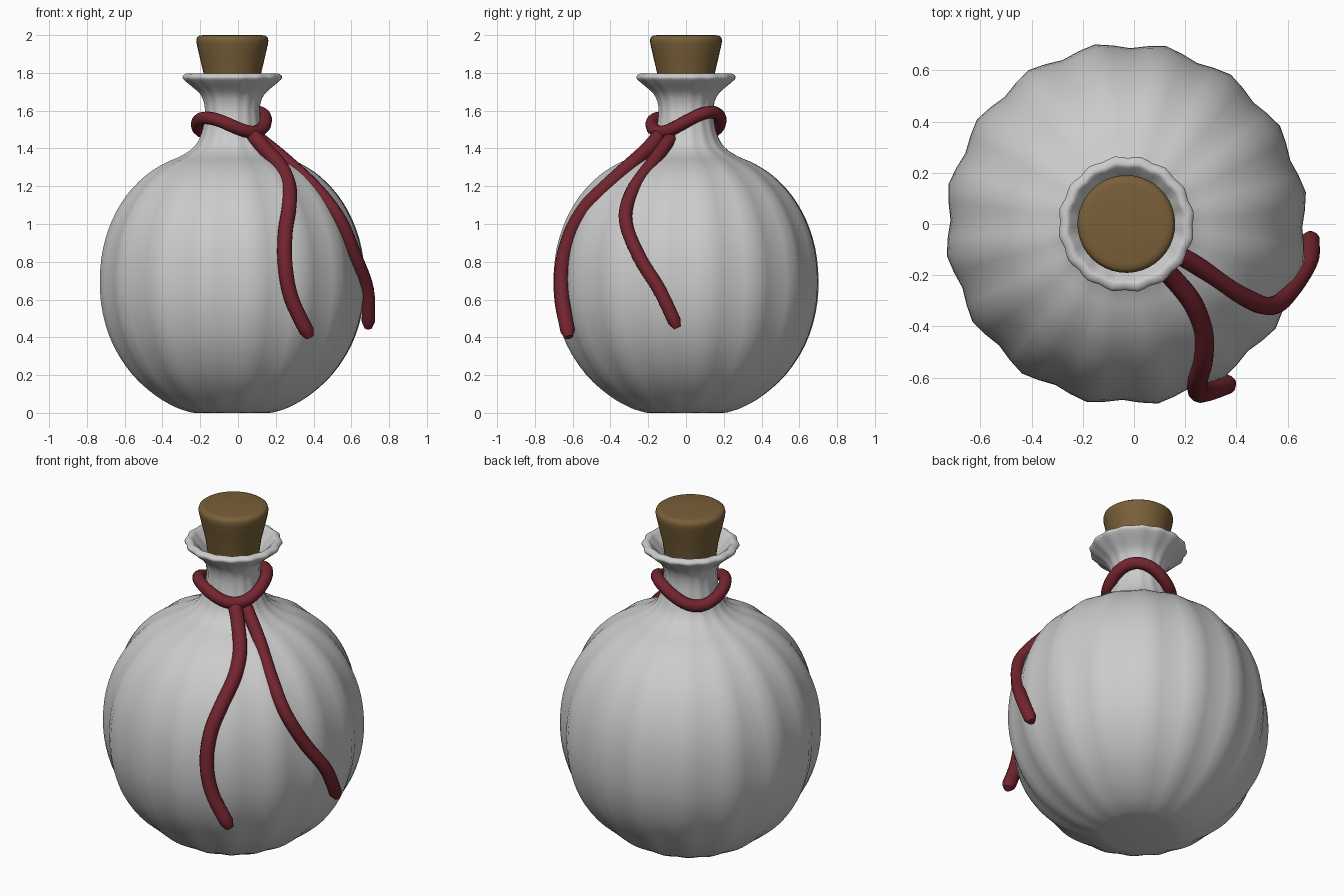
import bpy, bmesh, math
from math import cos, sin, radians, tau
from mathutils import Vector

if "Cube" in bpy.data.objects:
    bpy.data.objects.remove(bpy.data.objects["Cube"])

CX = -0.03  # bottle axis


def material(name, rgb):
    m = bpy.data.materials.new(name)
    m.diffuse_color = (*rgb, 1)
    m.use_nodes = True
    m.node_tree.nodes["Principled BSDF"].inputs["Base Color"].default_value = m.diffuse_color
    return m


def smooth_path(pts, n):
    """Catmull-Rom interpolation through the points."""
    p = [Vector(q) for q in pts]
    p = [2 * p[0] - p[1]] + p + [2 * p[-1] - p[-2]]
    out = []
    for i in range(1, len(p) - 2):
        a, b, c, d = p[i - 1:i + 3]
        for k in range(n):
            t = k / n
            out.append(0.5 * (2 * b + (c - a) * t + (2 * a - 5 * b + 4 * c - d) * t * t
                              + (3 * b - a - 3 * c + d) * t ** 3))
    return out + [p[-2]]


def lathe(name, profile, segs, ribs=0, depth=0.0, mat=None, angle=40):
    """Revolve (r, z) points around the axis, with optional vertical ribs."""
    bm = bmesh.new()
    rings = []
    for r, z in profile:
        ring = []
        for i in range(segs):
            a = tau * i / segs + radians(10)
            rr = r * (1 + depth * cos(ribs * (a - radians(10))))
            ring.append(bm.verts.new((CX + rr * cos(a), rr * sin(a), z)))
        rings.append(ring)
    for lo, hi in zip(rings, rings[1:]):
        for i in range(segs):
            j = (i + 1) % segs
            bm.faces.new((lo[i], lo[j], hi[j], hi[i]))
    bm.faces.new(rings[0][::-1])
    bm.faces.new(rings[-1])
    me = bpy.data.meshes.new(name)
    bm.to_mesh(me)
    bm.free()
    ob = bpy.data.objects.new(name, me)
    bpy.context.collection.objects.link(ob)
    if mat:
        me.materials.append(mat)
    bpy.ops.object.select_all(action='DESELECT')
    ob.select_set(True)
    bpy.context.view_layer.objects.active = ob
    bpy.ops.object.shade_smooth_by_angle(angle=radians(angle))
    return ob


def cord(name, pts, radius, mat, cyclic=False):
    """Round cord through the points, with rounded ends when open."""
    cu = bpy.data.curves.new(name, 'CURVE')
    cu.dimensions = '3D'
    cu.bevel_depth = radius
    cu.bevel_resolution = 4
    cu.use_fill_caps = True
    path = [Vector(p) for p in pts] if cyclic else smooth_path(pts, 6)
    sp = cu.splines.new('POLY')
    sp.points.add(len(path) - 1)
    for q, co in zip(sp.points, path):
        q.co = (*co, 1)
    sp.use_cyclic_u = cyclic
    sp.use_smooth = True
    if not cyclic:
        sp.points[0].radius = 0.7
        sp.points[-1].radius = 0.55
    cu.materials.append(mat)
    ob = bpy.data.objects.new(name, cu)
    bpy.context.collection.objects.link(ob)
    return ob


brown = material("cork_brown", (0.19, 0.115, 0.04))
red = material("cord_red", (0.17, 0.018, 0.028))

# Ribbed bottle: base, belly, neck, flared lip and inside of the mouth
outer = [(0.22, 0.003), (0.30, 0.03), (0.41, 0.095), (0.53, 0.205), (0.63, 0.36),
         (0.685, 0.53), (0.70, 0.70), (0.683, 0.87), (0.635, 1.02), (0.56, 1.15),
         (0.46, 1.255), (0.36, 1.32), (0.27, 1.36), (0.20, 1.41), (0.163, 1.48),
         (0.147, 1.56), (0.147, 1.63), (0.172, 1.69), (0.235, 1.745), (0.262, 1.772),
         (0.255, 1.79), (0.232, 1.797), (0.212, 1.78), (0.175, 1.735), (0.14, 1.68),
         (0.125, 1.62)]
lathe("bottle", [(0.20, 0.0)] + smooth_path(outer, 3), 64, 16, 0.018)

# Tapered cork stopper
lathe("cork", [(0.132, 1.65), (0.153, 1.80), (0.172, 1.88), (0.188, 1.95), (0.191, 1.972),
               (0.187, 1.988), (0.175, 1.997), (0.155, 2.0)], 40, mat=brown, angle=60)

# Cord loop, dipping at the front right and back left
loop = []
for i in range(48):
    a = tau * i / 48
    c = cos(a - radians(45))
    r = 0.175 + 0.012 * c * c
    loop.append((CX - 0.005 + r * cos(a), r * sin(a),
                 1.532 + 0.045 * cos(2 * (a - radians(45))) + 0.015 * c))
cord("cord_loop", loop, 0.034, red, True)

# Two loose cord ends draped over the belly
cord("cord_end_front", [(0.07, -0.13, 1.48), (0.15, -0.21, 1.39), (0.23, -0.31, 1.30),
                        (0.27, -0.42, 1.20), (0.27, -0.53, 1.09), (0.25, -0.61, 0.95),
                        (0.25, -0.655, 0.78), (0.285, -0.655, 0.60), (0.38, -0.62, 0.40)],
     0.039, red)
cord("cord_end_right", [(0.09, -0.07, 1.47), (0.25, -0.165, 1.34), (0.42, -0.28, 1.18),
                        (0.54, -0.32, 1.02), (0.62, -0.25, 0.83), (0.685, -0.14, 0.65),
                        (0.69, -0.045, 0.45)], 0.036, red)
